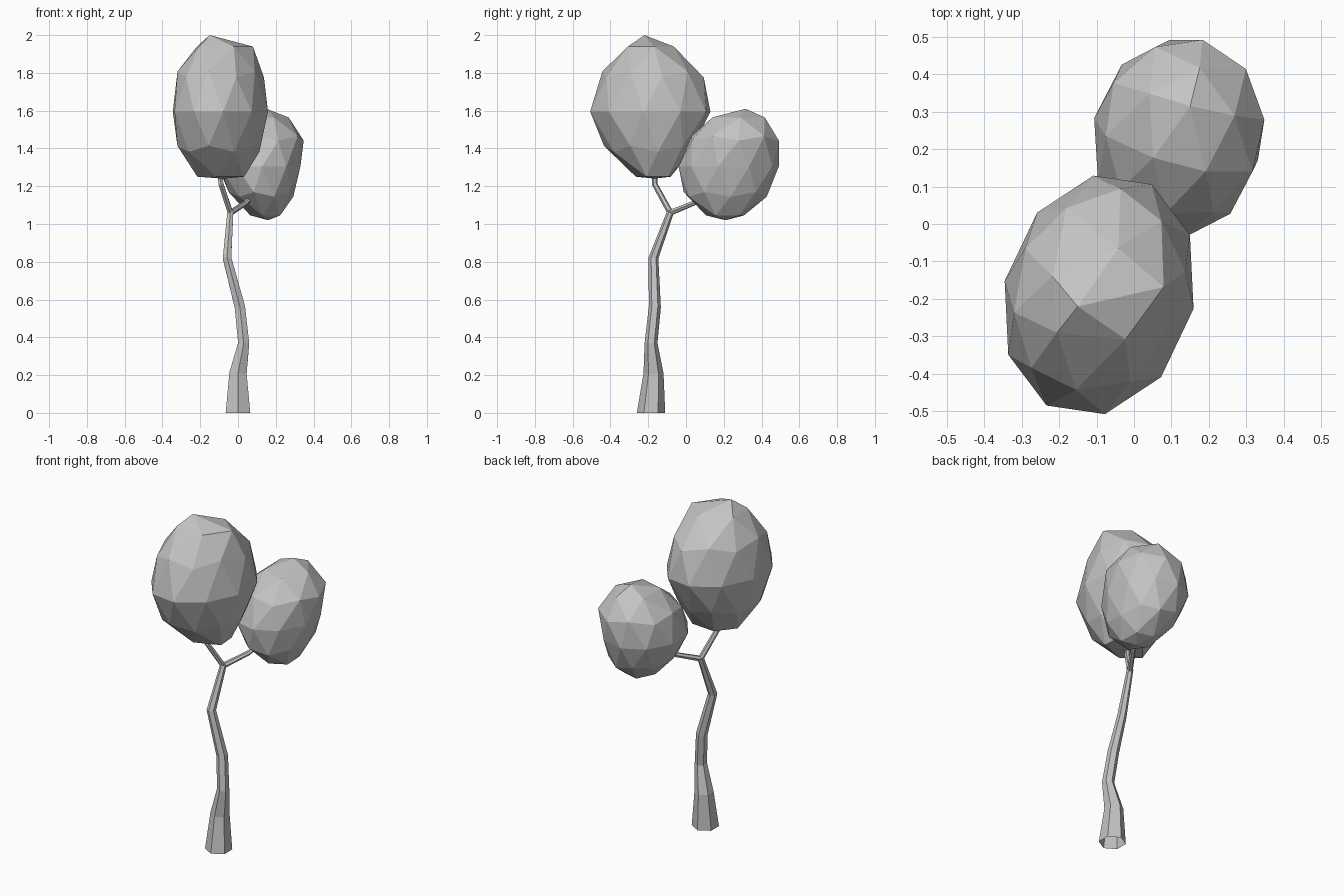
import bpy
import bmesh
import math
from mathutils import Vector

default_cube = bpy.data.objects.get("Cube")
if default_cube:
    bpy.data.objects.remove(default_cube, do_unlink=True)

# One plain grey for the whole tree
grey = bpy.data.materials.new("plain_grey")
grey.use_nodes = True
colour = (0.55, 0.55, 0.55, 1)
grey.diffuse_color = colour
grey.node_tree.nodes["Principled BSDF"].inputs["Base Color"].default_value = colour


def finish(name, bm):
    """Turn a bmesh into a flat-shaded object."""
    bmesh.ops.recalc_face_normals(bm, faces=bm.faces)
    mesh = bpy.data.meshes.new(name)
    bm.to_mesh(mesh)
    bm.free()
    mesh.materials.append(grey)
    obj = bpy.data.objects.new(name, mesh)
    bpy.context.collection.objects.link(obj)


def limb(name, path, sides=6):
    """Tapered tube, open at its foot, through (x, y, z, radius) stations."""
    bm = bmesh.new()
    points = [Vector(station[:3]) for station in path]
    rings = []
    for i, centre in enumerate(points):
        before, after = points[max(i - 1, 0)], points[min(i + 1, len(points) - 1)]
        turn = Vector((0, 0, 1)).rotation_difference(after - before)
        ring = []
        for k in range(sides):
            angle = math.pi / 2 + math.tau * k / sides
            spoke = Vector((math.cos(angle), math.sin(angle), 0)) * path[i][3]
            if centre.z > 0:
                spoke = turn @ spoke
            ring.append(bm.verts.new(centre + spoke))
        rings.append(ring)
    for low, high in zip(rings, rings[1:]):
        for k in range(sides):
            n = (k + 1) % sides
            bm.faces.new((low[k], low[n], high[n], high[k]))
    bm.faces.new(rings[-1])
    finish(name, bm)


def sample(profile, z):
    """Interpolate the (z, x low, x high, y low, y high) profile."""
    for a, b in zip(profile, profile[1:]):
        if z <= b[0]:
            t = max(0, (z - a[0]) / (b[0] - a[0]))
            return [p + (q - p) * t for p, q in zip(a[1:], b[1:])]
    return profile[-1][1:]


def crown(name, profile, drop, skew, spin):
    """Faceted ball following the profile, its underside flattened by drop."""
    bm = bmesh.new()
    bmesh.ops.create_icosphere(bm, subdivisions=2, radius=1)
    floor, top = profile[0][0], profile[-1][0]
    bottom = floor - drop
    for v in bm.verts:
        z = max(floor, bottom + (top - bottom) * (v.co.z + 1) / 2)
        x0, x1, y0, y1 = sample(profile, z)
        flat = Vector((v.co.x, v.co.y))
        if flat.length > 0.01:
            angle = math.atan2(flat.y, flat.x) + spin
            flat = Vector((math.cos(angle + skew), math.sin(angle))) * 1.04
        v.co = ((x0 + x1) / 2 + flat.x * (x1 - x0) / 2,
                (y0 + y1) / 2 + flat.y * (y1 - y0) / 2, z)
    finish(name, bm)


# Trunk and its two forked branches
limb("trunk", [(0, -0.185, 0, 0.075), (0, -0.172, 0.21, 0.053),
               (0.03, -0.185, 0.37, 0.034), (0.01, -0.165, 0.56, 0.032),
               (-0.058, -0.172, 0.82, 0.026), (-0.04, -0.08, 1.07, 0.018)])
limb("front_branch", [(-0.04, -0.083, 1.06, 0.016), (-0.09, -0.165, 1.21, 0.015),
                      (-0.1, -0.165, 1.32, 0.013)])
limb("back_branch", [(-0.04, -0.083, 1.06, 0.016), (0.04, 0.04, 1.11, 0.014),
                     (0.1, 0.14, 1.18, 0.013)])

# Leafy crowns
crown("front_crown", [(1.24, -0.2, 0.04, -0.25, -0.08),
                      (1.29, -0.25, 0.08, -0.31, -0.04),
                      (1.4, -0.31, 0.11, -0.42, 0.03),
                      (1.58, -0.345, 0.155, -0.505, 0.12),
                      (1.68, -0.335, 0.17, -0.48, 0.14),
                      (1.82, -0.31, 0.11, -0.43, 0.06),
                      (1.95, -0.23, 0.07, -0.31, -0.08),
                      (2.0, -0.2, -0.1, -0.26, -0.18)], 0.05, -0.14, 0.2)
crown("back_crown", [(1.02, 0.1, 0.22, 0.14, 0.28),
                     (1.06, 0.05, 0.24, 0.09, 0.33),
                     (1.15, -0.03, 0.29, 0, 0.43),
                     (1.25, -0.1, 0.32, -0.045, 0.47),
                     (1.38, -0.11, 0.34, -0.01, 0.5),
                     (1.48, -0.06, 0.34, 0.04, 0.48),
                     (1.56, 0.02, 0.27, 0.12, 0.42),
                     (1.61, 0.1, 0.2, 0.27, 0.36)], 0.02, -0.03, 0.1)
